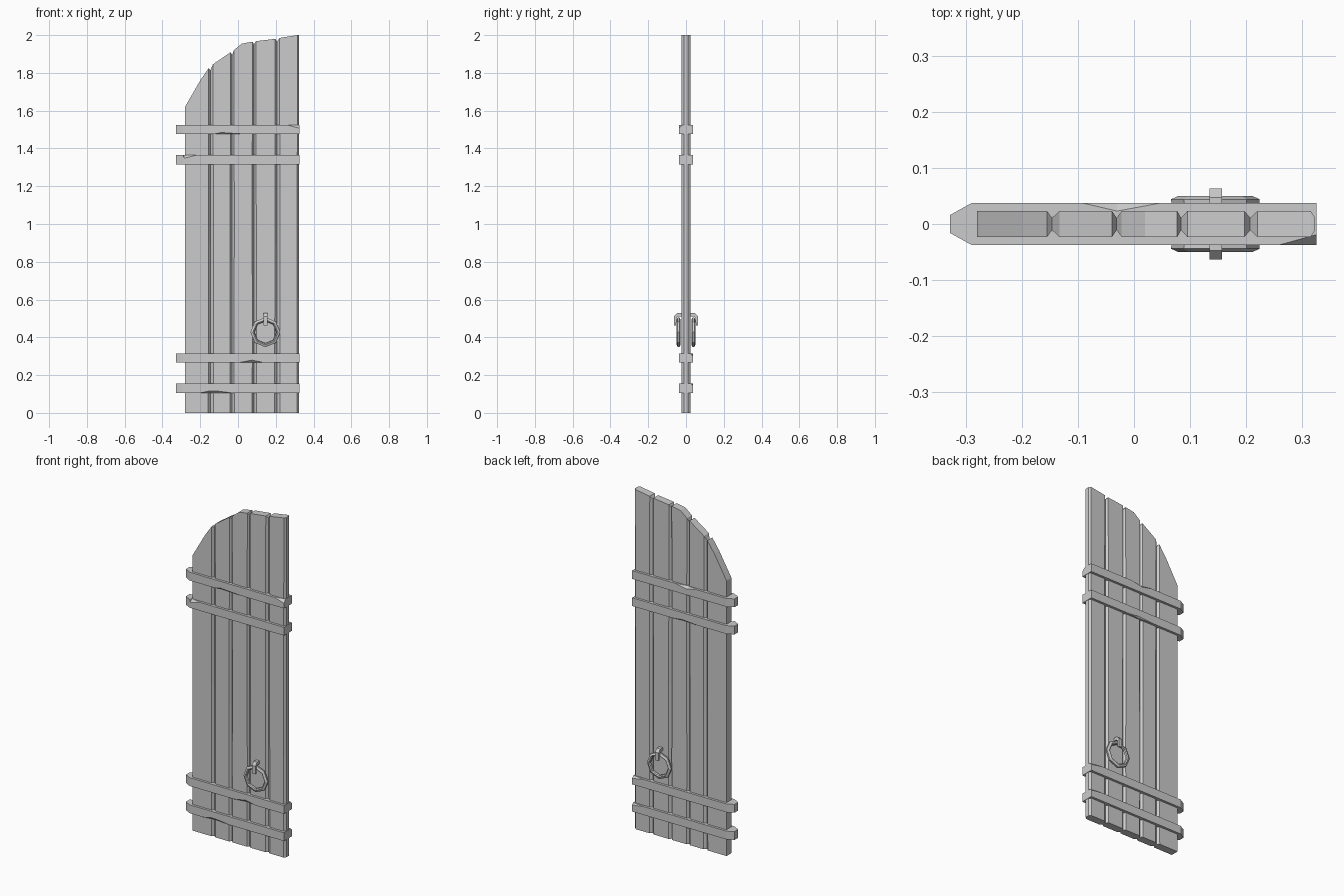
import bpy, bmesh, math
from mathutils import Matrix

if "Cube" in bpy.data.objects:
    bpy.data.objects.remove(bpy.data.objects["Cube"])


def finish(bm, name):
    bmesh.ops.remove_doubles(bm, verts=bm.verts, dist=1e-5)
    bmesh.ops.recalc_face_normals(bm, faces=bm.faces)
    me = bpy.data.meshes.new(name)
    bm.to_mesh(me)
    bm.free()
    ob = bpy.data.objects.new(name, me)
    bpy.context.collection.objects.link(ob)
    return ob


def loft(name, sections, caps):
    """Skin closed sections; caps are index groups used at both ends."""
    bm = bmesh.new()
    rings = [[bm.verts.new(p) for p in s] for s in sections]
    n = len(rings[0])
    for a, b in zip(rings, rings[1:]):
        for i in range(n):
            j = (i + 1) % n
            bm.faces.new((a[i], a[j], b[j], b[i]))
    for ring in (rings[0], rings[-1]):
        for c in caps:
            bm.faces.new([ring[i] for i in c])
    return finish(bm, name)


def plank(name, cols, wear):
    """cols: (x, half thickness, top z); each wear level is (z, chamfer growth)."""
    n = len(cols)

    def section(z, grow):
        xs = [c[0] for c in cols]
        if grow:
            xs[1] += grow
            xs[-2] -= grow
        zs = [c[2] if z is None else z for c in cols]
        front = [(x, -c[1], h) for x, c, h in zip(xs, cols, zs)]
        back = [(x, c[1], h) for x, c, h in zip(xs, cols, zs)]
        return front + back[::-1]

    caps = [(i, i + 1, 2 * n - 2 - i, 2 * n - 1 - i) for i in range(n - 1)]
    return loft(name, [section(z, g) for z, g in [(0, 0.003)] + wear + [(None, 0)]], caps)


# Planks, stepped along the half-arch top, with V grooves between them
H, E = 0.023, 0.011
plank("plank_1", [(-0.28, H, 1.62), (-0.275, H, 1.63), (-0.2, H, 1.76),
                  (-0.155, H, 1.825), (-0.146, E, 1.815)], [(0.9, 0)])
plank("plank_2", [(-0.146, E, 1.815), (-0.133, H, 1.845), (-0.039, H, 1.91),
                  (-0.031, E, 1.895)], [(0.8, 0.004)])
plank("plank_3", [(-0.031, E, 1.895), (-0.022, H, 1.92), (0.02, H, 1.955),
                  (0.077, H, 1.965), (0.084, E, 1.95)], [(0.5, 0), (0.95, 0.003)])
plank("plank_4", [(0.084, E, 1.95), (0.095, H, 1.968), (0.197, H, 1.98),
                  (0.207, E, 1.965)], [(0.9, 0.002)])
plank("plank_5", [(0.207, E, 1.965), (0.22, H, 1.985), (0.315, H, 2.0),
                  (0.323, E, 2.0)], [(0.6, 0.003)])


def strap(name, zc, dents):
    """Cross strap. dents: (x, [front low, back low, back high, front high])."""
    none = [0, 0, 0, 0]
    stations = [(-0.328, 0.016, none), (-0.29, 0.037, none)]
    stations += [(x, 0.037, d) for x, d in dents]
    if dents[-1][0] < 0.32:
        stations.append((0.325, 0.037, none))
    secs, hz = [], 0.0245
    for x, hy, d in stations:
        a, b, c, e = d
        pts = [(-hy, -hz + a), (-hy + a, -hz), (hy - b, -hz), (hy, -hz + b),
               (hy, hz - c), (hy - c, hz), (-hy + e, hz), (-hy, hz - e)]
        secs.append([(x, y, zc + z) for y, z in pts])
    return loft(name, secs, [range(8)])


# Straps with chipped edges
O = [0, 0, 0, 0]
strap("strap_top", 1.5, [(-0.13, O), (-0.09, [.009, 0, 0, 0]), (-0.03, [.005, 0, .014, 0]),
                         (0.045, O), (0.26, O), (0.325, [0, 0, 0, .018])])
strap("strap_upper", 1.34, [(-0.285, [0, 0, 0, .016]), (-0.22, O),
                            (-0.1, O), (0.0, [0, .008, 0, 0]), (0.06, O)])
strap("strap_lower", 0.29, [(0.0, O), (0.075, [.014, 0, 0, 0]), (0.14, O),
                            (0.25, O), (0.325, [0, 0, .014, 0])])
strap("strap_bottom", 0.13, [(-0.2, O), (-0.15, [.011, 0, 0, 0]), (-0.1, [.009, 0, 0, 0]),
                             (-0.03, O), (0.25, O), (0.325, [0, 0, .01, 0])])

# Pull ring and its hook on each face
HOOK = [(0.015, 0.528), (0.047, 0.528), (0.063, 0.511), (0.063, 0.463),
        (0.052, 0.463), (0.051, 0.502), (0.043, 0.51), (0.015, 0.51)]
for side, s in (("front", -1), ("back", 1)):
    loft("hook_" + side, [[(x, s * y, z) for y, z in HOOK] for x in (0.135, 0.157)],
         [range(len(HOOK))])
    rings = []
    for i in range(9):
        a = i * math.tau / 8
        rings.append([(0.145 + r * math.sin(a), s * y, 0.427 + r * math.cos(a))
                      for r, y in ((0.058, 0.036), (0.06, 0.046), (0.066, 0.050),
                                   (0.079, 0.044), (0.078, 0.034), (0.068, 0.030))])
    loft("ring_" + side, rings, [])
